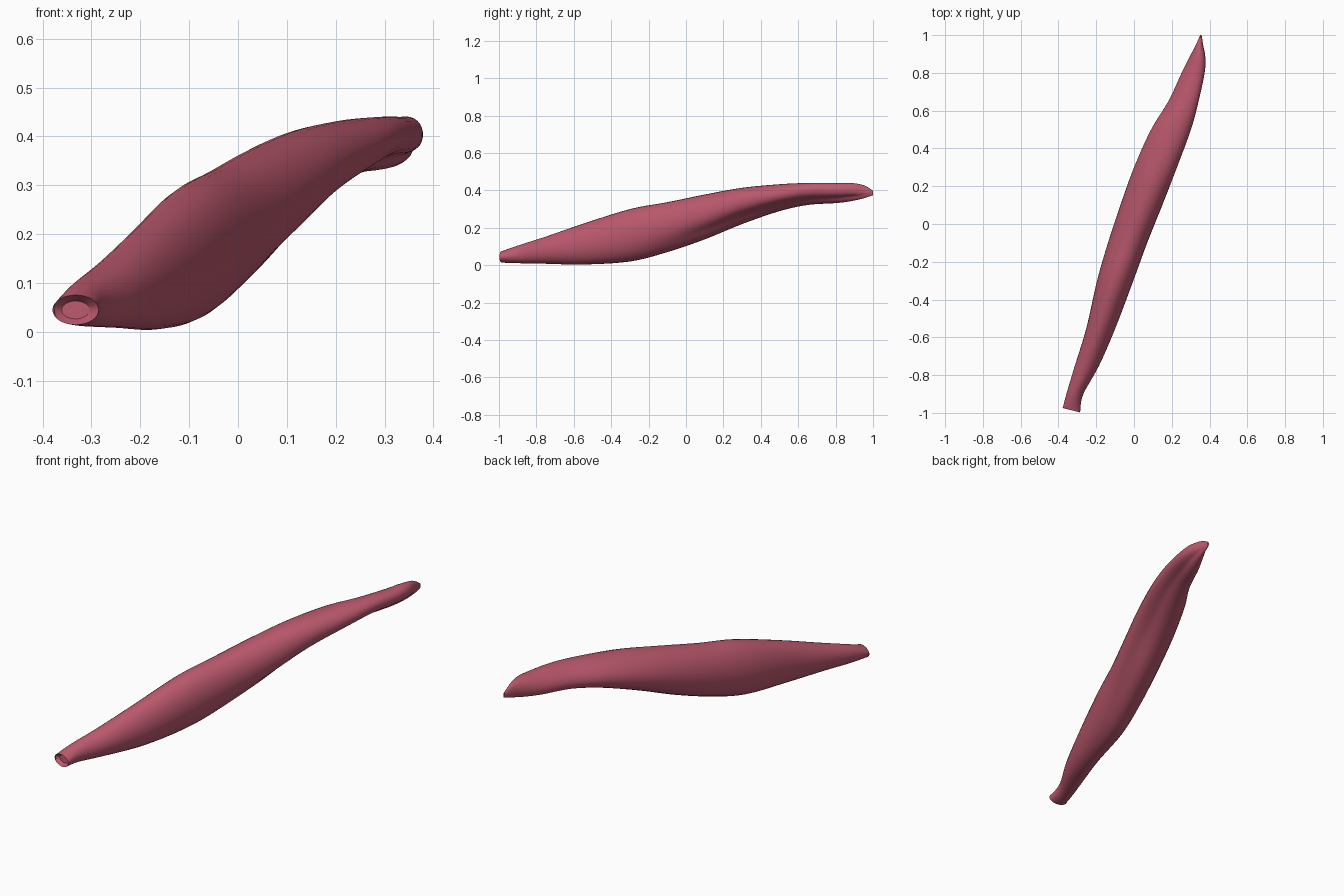
import bpy, bmesh, math
from mathutils import Vector

if "Cube" in bpy.data.objects:
    bpy.data.objects.remove(bpy.data.objects["Cube"])

# Stations along the muscle: y, left x, right x, bottom z, top z, lean of the top, underside groove
STATIONS = [
    (-0.985, -0.38, -0.285, 0.014, 0.075, 0.00, 0.0),
    (-0.90, -0.358, -0.268, 0.011, 0.105, 0.00, 0.0),
    (-0.75, -0.313, -0.185, 0.008, 0.153, 0.00, 0.0),
    (-0.55, -0.252, -0.098, 0.004, 0.222, 0.00, 0.0),
    (-0.30, -0.196, -0.003, 0.020, 0.300, 0.01, 0.0),
    (-0.10, -0.138, 0.070, 0.070, 0.337, 0.015, 0.05),
    (0.10, -0.072, 0.150, 0.138, 0.378, 0.02, 0.15),
    (0.30, 0.000, 0.228, 0.220, 0.414, 0.03, 0.22),
    (0.50, 0.090, 0.302, 0.289, 0.433, 0.03, 0.25),
    (0.65, 0.182, 0.342, 0.322, 0.440, 0.03, 0.28),
    (0.80, 0.252, 0.374, 0.332, 0.440, 0.02, 0.30),
    (0.88, 0.292, 0.378, 0.342, 0.440, 0.01, 0.30),
    (0.95, 0.328, 0.366, 0.358, 0.428, 0.0, 0.15),
    (1.00, 0.350, 0.358, 0.374, 0.398, 0.0, 0.0),
]
SIDES, STEPS = 32, 5


def smooth_stations():
    """Catmull-Rom interpolation between the stations."""
    pts = [STATIONS[0]] + STATIONS + [STATIONS[-1]]
    out = []
    for i in range(1, len(pts) - 2):
        for s in range(STEPS):
            t = s / STEPS
            out.append([0.5 * (2 * b + (c - a) * t + (2 * a - 5 * b + 4 * c - d) * t * t
                               + (3 * b - a - 3 * c + d) * t ** 3)
                        for a, b, c, d in zip(*pts[i - 1:i + 3])])
    return out + [list(STATIONS[-1])]


def section(y, xl, xr, zb, zt, lean, groove):
    """Leaning oval with a shallow hollow low on the right."""
    cx, cz = (xl + xr) / 2, (zb + zt) / 2
    w, hz = (xr - xl) / 2, (zt - zb) / 2
    hx = math.sqrt(max(w * w - lean * lean, 1e-6))
    ring = []
    for k in range(SIDES):
        a = 2 * math.pi * k / SIDES
        off = (a - math.radians(318) + math.pi) % (2 * math.pi) - math.pi
        r = 1 - groove * math.exp(-(off / 0.4) ** 2)
        c, s = math.cos(a) * r, math.sin(a) * r
        ring.append(Vector((cx + hx * c + lean * s, y, cz + hz * s)))
    return ring


def cap(bm, ring, depth):
    """Slightly sunken cut end."""
    mid = sum((v.co for v in ring), Vector()) / len(ring)
    inner = []
    for v in ring:
        p = mid.lerp(v.co, 0.6)
        p.y += depth
        inner.append(bm.verts.new(p))
    for k in range(SIDES):
        j = (k + 1) % SIDES
        bm.faces.new((ring[k], ring[j], inner[j], inner[k]))
    bm.faces.new(inner)


# Muscle belly with its two cut ends
bm = bmesh.new()
rings = [[bm.verts.new(p) for p in section(*st)] for st in smooth_stations()]
for a, b in zip(rings, rings[1:]):
    for k in range(SIDES):
        j = (k + 1) % SIDES
        bm.faces.new((a[k], a[j], b[j], b[k]))
# slant the front cut so its right side reaches furthest forward
for v in rings[0]:
    v.co.y = -0.985 - 0.25 * (v.co.x + 0.335)
cap(bm, rings[0], 0.02)
cap(bm, rings[-1], -0.01)
bmesh.ops.recalc_face_normals(bm, faces=bm.faces)
mesh = bpy.data.meshes.new("muscle")
bm.to_mesh(mesh)
bm.free()

muscle = bpy.data.objects.new("muscle", mesh)
bpy.context.collection.objects.link(muscle)
flesh = bpy.data.materials.new("flesh red")
flesh.diffuse_color = (0.50, 0.10, 0.155, 1)
flesh.use_nodes = True
flesh.node_tree.nodes["Principled BSDF"].inputs["Base Color"].default_value = flesh.diffuse_color
mesh.materials.append(flesh)

bpy.context.view_layer.objects.active = muscle
muscle.select_set(True)
bpy.ops.object.shade_smooth_by_angle(angle=math.radians(40))
